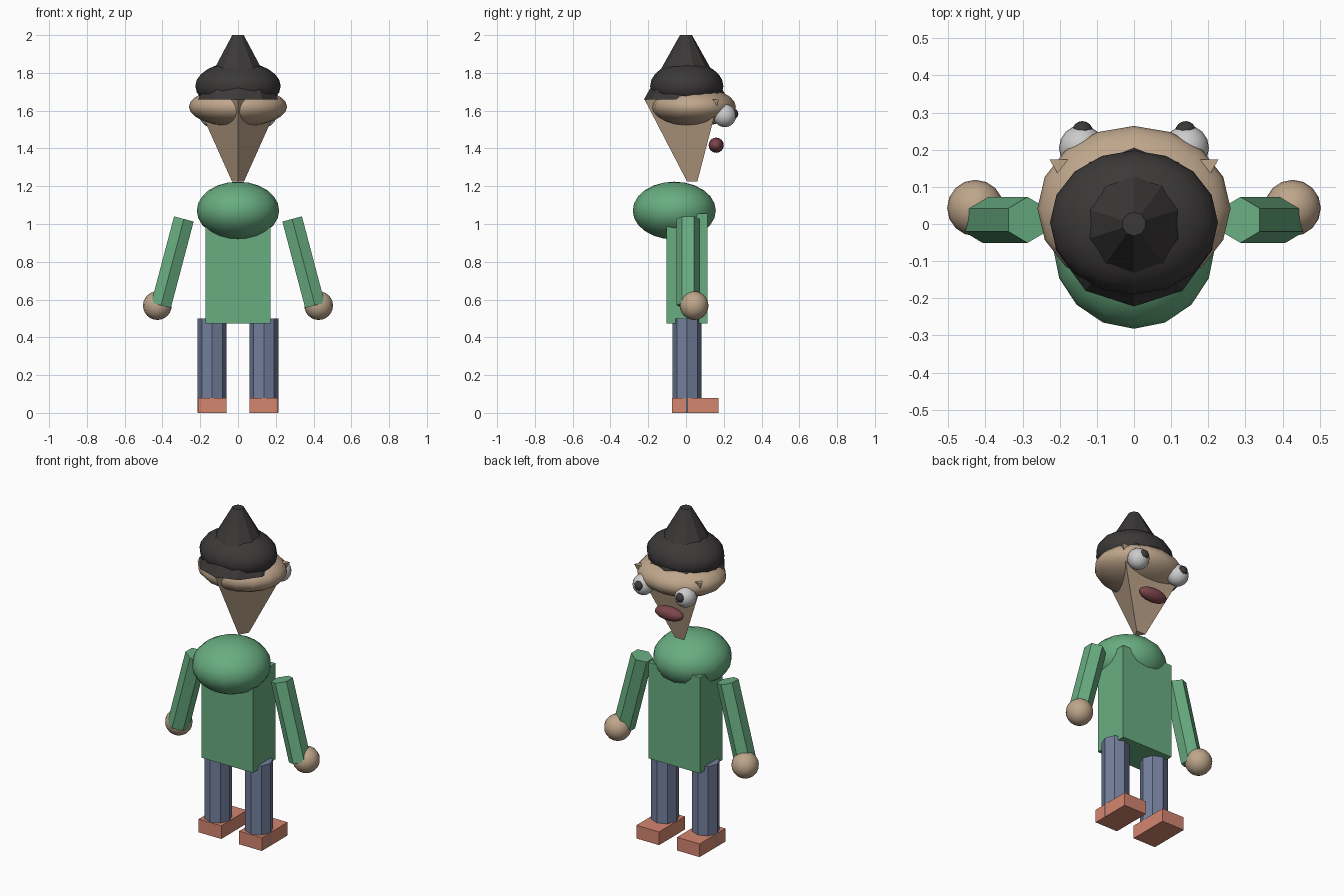
import bpy, bmesh, math
from mathutils import Matrix

if "Cube" in bpy.data.objects:
    bpy.data.objects.remove(bpy.data.objects["Cube"])


def material(name, rgb):
    m = bpy.data.materials.new(name)
    m.diffuse_color = (*rgb, 1)
    m.use_nodes = True
    m.node_tree.nodes["Principled BSDF"].inputs["Base Color"].default_value = m.diffuse_color
    return m


SKIN = material("skin", (0.52, 0.38, 0.26))
GREEN = material("green_cloth", (0.14, 0.42, 0.22))
BLUE = material("blue_cloth", (0.17, 0.21, 0.33))
ORANGE = material("orange_leather", (0.66, 0.24, 0.16))
DARK = material("dark_felt", (0.045, 0.04, 0.04))
WHITE = material("eye_white", (0.75, 0.75, 0.75))
RED = material("lip_red", (0.2, 0.06, 0.07))


def finish(bm, name, mat, loc, rot=(0, 0), smooth=False):
    """Place the mesh; rot is the turn about y, then about z."""
    bmesh.ops.transform(bm, verts=bm.verts, matrix=Matrix.Translation(loc)
                        @ Matrix.Rotation(rot[0], 4, 'Y') @ Matrix.Rotation(rot[1], 4, 'Z'))
    bmesh.ops.recalc_face_normals(bm, faces=bm.faces)
    me = bpy.data.meshes.new(name)
    bm.to_mesh(me)
    bm.free()
    me.materials.append(mat)
    for p in me.polygons:
        p.use_smooth = smooth
    ob = bpy.data.objects.new(name, me)
    bpy.context.collection.objects.link(ob)
    return ob


def ball(name, mat, loc, radii, segs=16, rings=12):
    bm = bmesh.new()
    bmesh.ops.create_uvsphere(bm, u_segments=segs, v_segments=rings, radius=1)
    bmesh.ops.scale(bm, vec=radii, verts=bm.verts)
    return finish(bm, name, mat, loc, smooth=True)


def cone(name, mat, loc, r_bottom, r_top, depth, sides, rot=(0, 0)):
    bm = bmesh.new()
    bmesh.ops.create_cone(bm, cap_ends=True, segments=sides,
                          radius1=r_bottom, radius2=r_top, depth=depth)
    return finish(bm, name, mat, loc, rot)


def box(name, mat, loc, size):
    bm = bmesh.new()
    bmesh.ops.create_cube(bm, size=1)
    bmesh.ops.scale(bm, vec=size, verts=bm.verts)
    return finish(bm, name, mat, loc)


# Torso and rounded shoulders
box("torso", GREEN, (0, 0.005, 0.765), (0.345, 0.217, 0.582))
ball("shoulders", GREEN, (0, -0.062, 1.071), (0.218, 0.22, 0.153))

# Head: three-sided tapering jaw with a flattened ball across the brow
cone("jaw", SKIN, (0, 0.042, 1.442), 0.036, 0.262, 0.436, 3, (0, math.pi))
ball("brow", SKIN, (0, 0.042, 1.62), (0.26, 0.222, 0.105))
ball("mouth", RED, (0, 0.16, 1.417), (0.093, 0.04, 0.04))

# Hat
cone("hat_cone", DARK, (0, 0, 1.83), 0.222, 0.032, 0.34, 10)
ball("hat_crown", DARK, (0, 0.004, 1.73), (0.226, 0.194, 0.128))

# Paired parts
for s, side in ((-1, "left"), (1, "right")):
    ball(f"{side}_eye", WHITE, (s * 0.141, 0.205, 1.574), (0.061,) * 3)
    ball(f"{side}_pupil", DARK, (s * 0.139, 0.249, 1.583), (0.028,) * 3)
    cone(f"{side}_arm", GREEN, (s * 0.347, 0.011, 0.798), 0.062, 0.062, 0.473, 6,
         (-s * math.radians(14.8), 0))
    ball(f"{side}_hand", SKIN, (s * 0.427, 0.043, 0.568), (0.076,) * 3)
    cone(f"{side}_leg", BLUE, (s * 0.137, 0.006, 0.251), 0.077, 0.077, 0.498, 8)
    box(f"{side}_shoe", ORANGE, (s * 0.136, 0.049, 0.04), (0.152, 0.247, 0.08))
